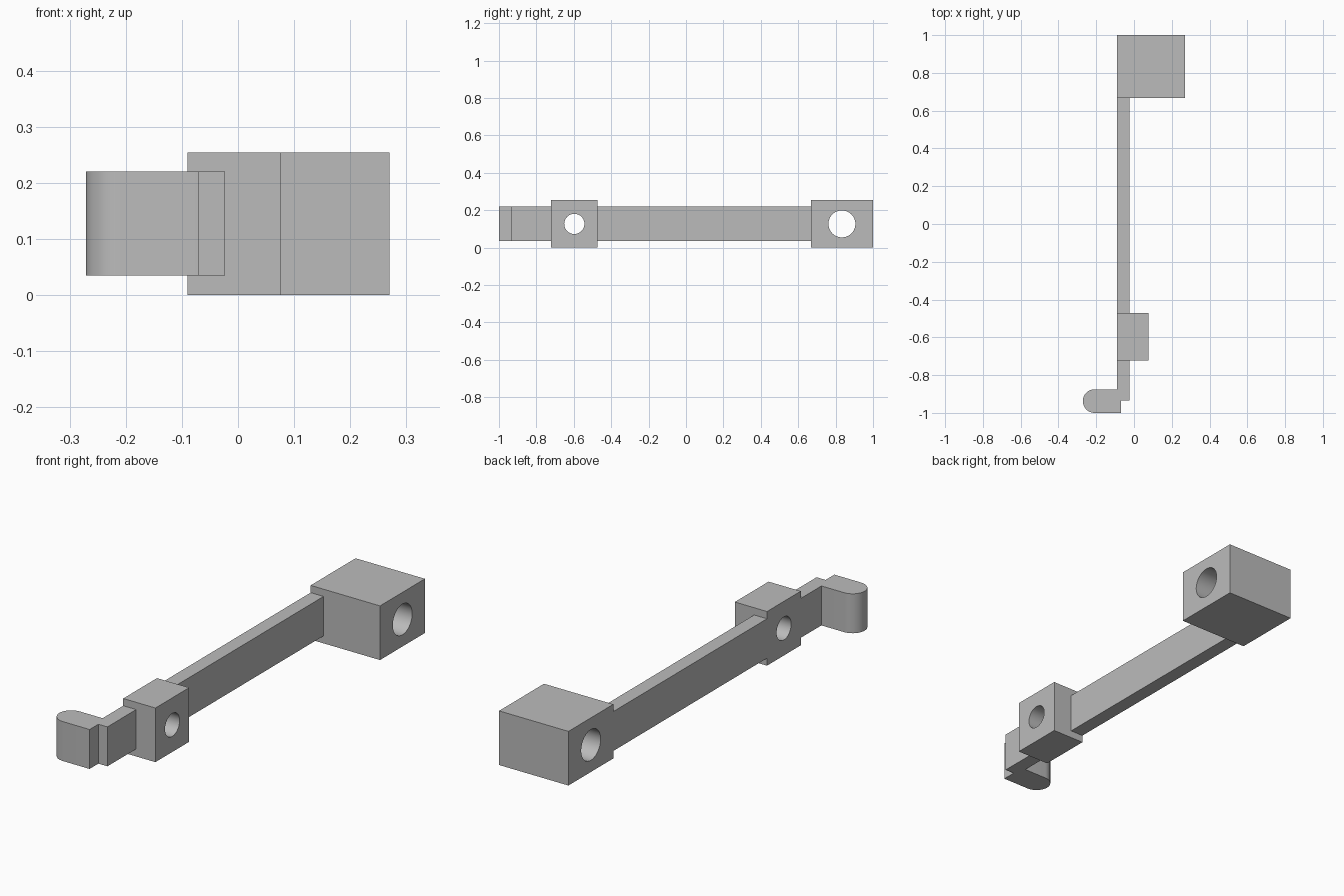
import bpy
import bmesh
from math import pi, sin, cos
from mathutils import Matrix, Vector

default = bpy.data.objects.get("Cube")
if default:
    bpy.data.objects.remove(default, do_unlink=True)

grey = bpy.data.materials.new("plain grey")
grey.use_nodes = True
colour = (0.5, 0.5, 0.5, 1)
grey.diffuse_color = colour
grey.node_tree.nodes["Principled BSDF"].inputs["Base Color"].default_value = colour

LEFT, RIGHT = -0.09, -0.023      # arm thickness in x
ARM_LOW, ARM_HIGH = 0.035, 0.22  # arm height
BLOCK_HIGH = 0.254


def finish(name, bm):
    bmesh.ops.recalc_face_normals(bm, faces=bm.faces)
    mesh = bpy.data.meshes.new(name)
    bm.to_mesh(mesh)
    bm.free()
    mesh.materials.append(grey)
    obj = bpy.data.objects.new(name, mesh)
    bpy.context.collection.objects.link(obj)
    return obj


def smooth(obj):
    bpy.ops.object.select_all(action="DESELECT")
    obj.select_set(True)
    bpy.context.view_layer.objects.active = obj
    bpy.ops.object.shade_smooth_by_angle(angle=pi / 6)


def prism(name, outline, low, high):
    """Extrude a plan outline between two heights."""
    bm = bmesh.new()
    face = bm.faces.new([bm.verts.new((x, y, low)) for x, y in outline])
    top = bmesh.ops.extrude_face_region(bm, geom=[face])["geom"]
    bmesh.ops.translate(bm, vec=Vector((0, 0, high - low)),
                        verts=[v for v in top if isinstance(v, bmesh.types.BMVert)])
    return finish(name, bm)


def box(name, x0, x1, y0, y1, low, high):
    return prism(name, [(x0, y0), (x1, y0), (x1, y1), (x0, y1)], low, high)


def bored_block(name, x1, y0, y1, radius):
    """Block with a round hole running through it along x."""
    block = box(name, LEFT, x1, y0, y1, 0, BLOCK_HIGH)
    bm = bmesh.new()
    place = (Matrix.Translation((0, (y0 + y1) / 2, BLOCK_HIGH / 2))
             @ Matrix.Rotation(pi / 2, 4, "Y"))
    bmesh.ops.create_cone(bm, cap_ends=True, segments=48, radius1=radius,
                          radius2=radius, depth=2, matrix=place)
    cutter = finish(name + "_cutter", bm)
    cutter.hide_render = True
    cut = block.modifiers.new("hole", "BOOLEAN")
    cut.operation = "DIFFERENCE"
    cut.solver = "EXACT"
    cut.object = cutter
    bpy.context.view_layer.objects.active = block
    bpy.ops.object.modifier_apply(modifier=cut.name)
    bpy.data.objects.remove(cutter, do_unlink=True)
    smooth(block)


# Blocks at the back and near the front
bored_block("large_end_block", 0.27, 0.667, 1.0, 0.072)
bored_block("small_block", 0.077, -0.722, -0.472, 0.054)

# Flat arm joining the blocks
box("arm", LEFT, RIGHT, -0.472, 0.667, ARM_LOW, ARM_HIGH)

# Stub of the arm with the round-nosed hook
r = 0.0625
steps = 20
nose = [(-0.271 + r - r * sin(pi * i / steps), -1 + r + r * cos(pi * i / steps))
        for i in range(steps + 1)]
outline = ([(RIGHT, -0.722), (LEFT, -0.722), (LEFT, -1 + 2 * r)] + nose
           + [(-0.07, -1), (-0.07, -0.935), (RIGHT, -0.935)])
smooth(prism("hook", outline, ARM_LOW, ARM_HIGH))
